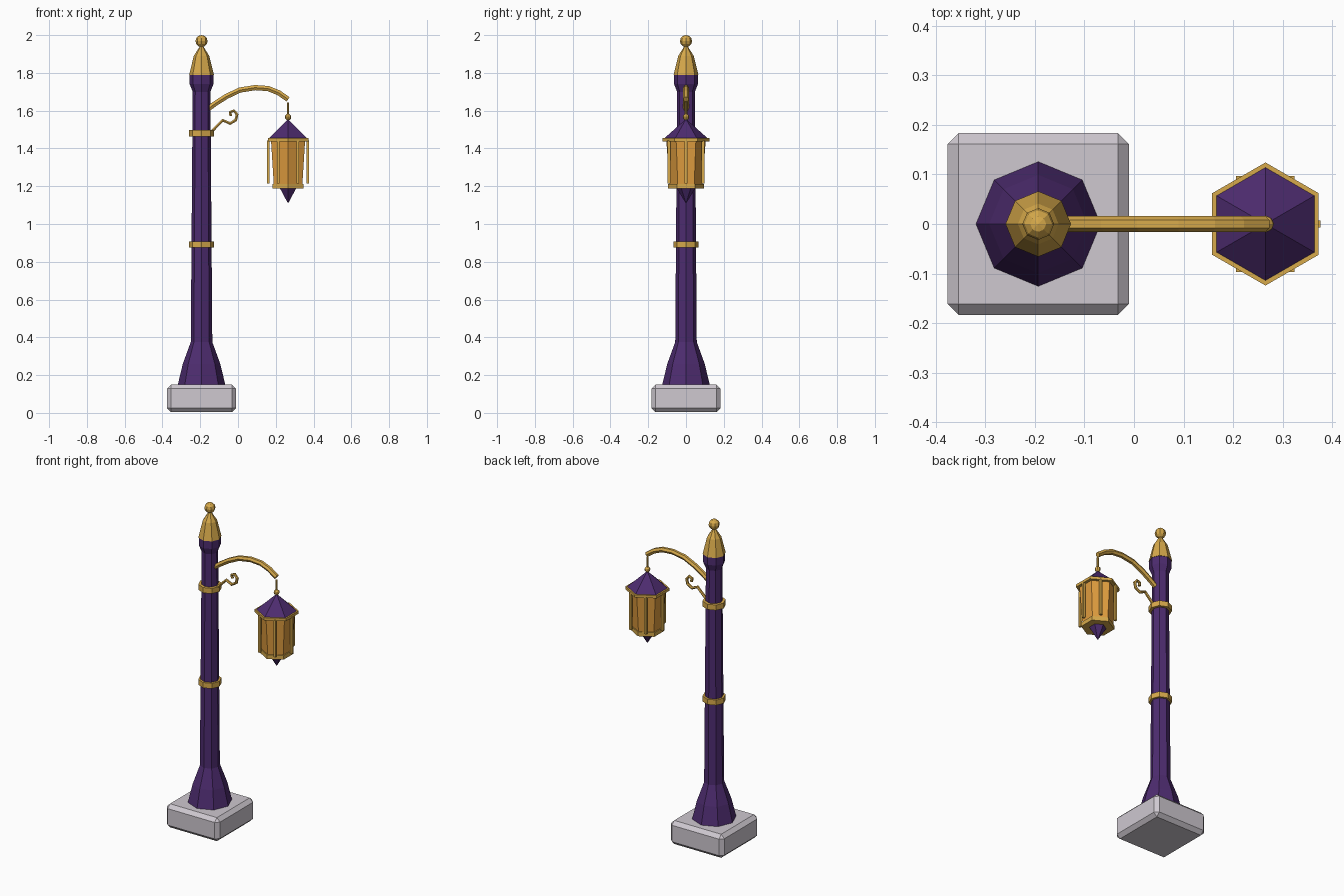
import bpy, bmesh, math

if "Cube" in bpy.data.objects:
    bpy.data.objects.remove(bpy.data.objects["Cube"])

POST_X, LAMP_X = -0.193, 0.265


def material(name, rgb):
    m = bpy.data.materials.new(name)
    m.diffuse_color = (*rgb, 1)
    m.use_nodes = True
    m.node_tree.nodes["Principled BSDF"].inputs["Base Color"].default_value = m.diffuse_color
    return m


PURPLE = material("purple_paint", (0.075, 0.025, 0.16))
GOLD = material("gold_metal", (0.68, 0.40, 0.07))
GLASS = material("amber_glass", (0.75, 0.34, 0.05))
STONE = material("pale_stone", (0.62, 0.58, 0.63))


def lathe(name, x, profile, sides, mat, phase=0.0):
    """Faceted solid from (radius, z) pairs, bottom to top."""
    bm = bmesh.new()
    rings = [[bm.verts.new((x + r * math.cos(phase + math.tau * i / sides),
                            r * math.sin(phase + math.tau * i / sides), z))
              for i in range(sides)] for r, z in profile]
    for a, b in zip(rings, rings[1:]):
        for i in range(sides):
            j = (i + 1) % sides
            bm.faces.new((a[i], a[j], b[j], b[i]))
    bm.faces.new(rings[0][::-1])
    bm.faces.new(rings[-1])
    bmesh.ops.remove_doubles(bm, verts=bm.verts, dist=1e-5)
    me = bpy.data.meshes.new(name)
    bm.to_mesh(me)
    bm.free()
    ob = bpy.data.objects.new(name, me)
    bpy.context.collection.objects.link(ob)
    me.materials.append(mat)
    return ob


def box(name, centre, size, mat, bevel=0):
    bpy.ops.mesh.primitive_cube_add(size=1, location=centre)
    ob = bpy.context.object
    ob.name = name
    ob.scale = size
    bpy.ops.object.transform_apply(location=False, rotation=False, scale=True)
    ob.data.materials.append(mat)
    if bevel:
        mod = ob.modifiers.new("bevel", 'BEVEL')
        mod.width, mod.segments = bevel, 1
    return ob


def ball(name, x, z, r, mat):
    bpy.ops.mesh.primitive_uv_sphere_add(segments=8, ring_count=6, radius=r, location=(x, 0, z))
    bpy.context.object.name = name
    bpy.context.object.data.materials.append(mat)


def tube(name, points, radius, mat):
    """Six-sided rod along (x, z) points, converted to a mesh."""
    cu = bpy.data.curves.new(name, 'CURVE')
    cu.dimensions = '3D'
    cu.bevel_depth, cu.bevel_resolution, cu.use_fill_caps = radius, 1, True
    sp = cu.splines.new('POLY')
    sp.points.add(len(points) - 1)
    for p, (x, z) in zip(sp.points, points):
        p.co = (x, 0, z, 1)
    sp.use_smooth = False
    cu.materials.append(mat)
    ob = bpy.data.objects.new(name, cu)
    bpy.context.collection.objects.link(ob)
    bpy.ops.object.select_all(action='DESELECT')
    ob.select_set(True)
    bpy.context.view_layer.objects.active = ob
    bpy.ops.object.convert(target='MESH')


# Plinth and octagonal post
box("plinth", (POST_X, 0, 0.077), (0.366, 0.366, 0.146), STONE, 0.022)
lathe("post", POST_X, [(0.126, 0.148), (0.099, 0.26), (0.057, 0.375), (0.047, 1.70),
                       (0.063, 1.74), (0.063, 1.79)], 8, PURPLE)
for name, z in (("lower_collar", 0.875), ("upper_collar", 1.464)):
    lathe(name, POST_X, [(0.066, z), (0.066, z + 0.033)], 8, GOLD)

# Finial
lathe("finial_cap", POST_X, [(0.066, 1.788), (0.041, 1.89), (0.008, 1.942)], 8, GOLD)
ball("finial_ball", POST_X, 1.968, 0.032, GOLD)

# Arm, scroll and hanger
tube("arm", [(-0.165, 1.605), (-0.12, 1.638), (-0.06, 1.676), (0.01, 1.709), (0.09, 1.722),
             (0.16, 1.717), (0.215, 1.695), (0.265, 1.66)], 0.016, GOLD)
tube("scroll", [(-0.155, 1.475), (-0.08, 1.549), (-0.042, 1.532), (-0.012, 1.55),
                (-0.005, 1.58), (-0.022, 1.6), (-0.042, 1.592), (-0.038, 1.572)], 0.009, GOLD)
tube("hanger", [(LAMP_X, 1.56), (LAMP_X, 1.642)], 0.006, GOLD)
ball("hanger_bead", LAMP_X, 1.566, 0.017, GOLD)

# Hexagonal lantern
H = math.pi / 6
lathe("lantern_roof", LAMP_X, [(0.116, 1.453), (0.004, 1.552)], 6, PURPLE, H)
lathe("lantern_top_rim", LAMP_X, [(0.124, 1.438), (0.124, 1.455)], 6, GOLD, H)
lathe("lantern_glass", LAMP_X, [(0.087, 1.205), (0.104, 1.44)], 6, GLASS, H)
lathe("lantern_bottom_rim", LAMP_X, [(0.094, 1.187), (0.094, 1.213)], 6, GOLD, H)
lathe("lantern_drop", LAMP_X, [(0.003, 1.113), (0.05, 1.19)], 6, PURPLE, H)
for i in range(6):
    a = math.tau * i / 6
    box("lantern_bar", (LAMP_X + 0.104 * math.cos(a), 0.104 * math.sin(a), 1.328),
        (0.014, 0.014, 0.228), GOLD)
